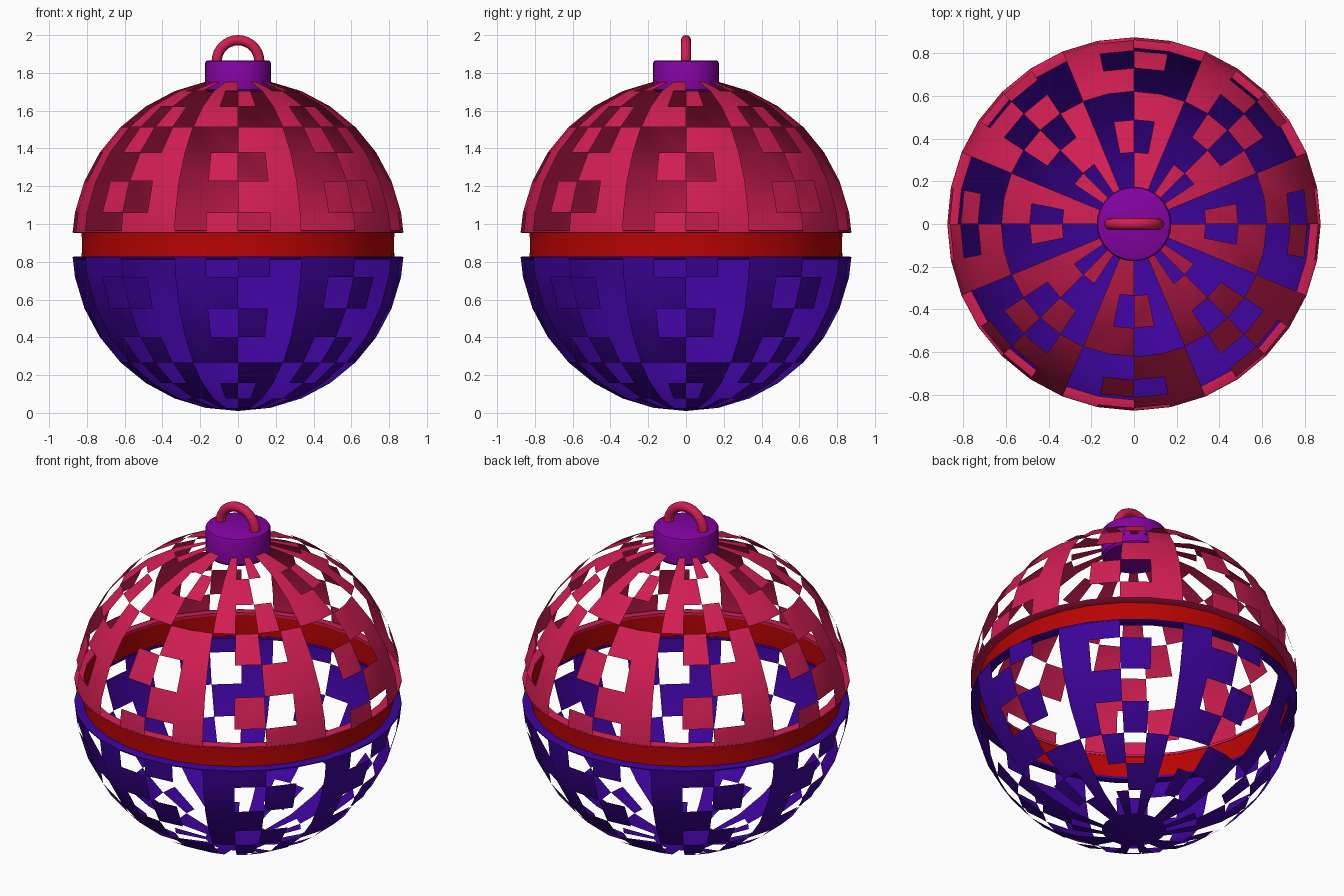
import bpy, bmesh
from math import sin, cos, pi, radians

cube = bpy.data.objects.get("Cube")
if cube:
    bpy.data.objects.remove(cube)

CENTRE, RADIUS, SEGMENTS = 0.89, 0.88, 32
STEP = 2 * pi / SEGMENTS


def material(name, colour):
    m = bpy.data.materials.new(name)
    m.use_nodes = True
    m.diffuse_color = (*colour, 1)
    m.node_tree.nodes["Principled BSDF"].inputs["Base Color"].default_value = (*colour, 1)
    return m


PINK = material("pink", (0.64, 0.013, 0.085))
BLUE = material("deep blue", (0.046, 0.001, 0.32))
RED = material("red", (0.48, 0.001, 0.001))
PURPLE = material("purple", (0.23, 0.001, 0.36))


def finish(name, bm, mat):
    mesh = bpy.data.meshes.new(name)
    bm.to_mesh(mesh)
    bm.free()
    obj = bpy.data.objects.new(name, mesh)
    bpy.context.collection.objects.link(obj)
    mesh.materials.append(mat)
    bpy.ops.object.select_all(action='DESELECT')
    obj.select_set(True)
    bpy.context.view_layer.objects.active = obj
    bpy.ops.object.shade_smooth_by_angle(angle=radians(35))
    return obj


def ring_point(r, z, i):
    a = i * STEP - pi / 2
    return (r * cos(a), r * sin(a), z)


def lathe(name, profile, mat, closed=False, keep=lambda row, col: True):
    """Revolve (radius, z) points, leaving out the cells that keep() rejects."""
    bm = bmesh.new()
    grid = [[bm.verts.new(ring_point(r, z, i)) for i in range(SEGMENTS)] for r, z in profile]
    for row in range(len(profile) if closed else len(profile) - 1):
        lower, upper = grid[row], grid[(row + 1) % len(profile)]
        for c in range(SEGMENTS):
            n = (c + 1) % SEGMENTS
            if keep(row, c):
                bm.faces.new((lower[c], lower[n], upper[n], upper[c]))
    bmesh.ops.remove_doubles(bm, verts=bm.verts, dist=1e-5)
    bmesh.ops.delete(bm, geom=[v for v in bm.verts if not v.link_faces], context='VERTS')
    return finish(name, bm, mat)


# Open-work pattern: rows from the equator up, columns of one eighth turn
PATTERN = ["0100", "1101", "0100", "1101", "0010", "1011", "0010"]


def solid(row, col):
    if row >= len(PATTERN):
        return False
    c = col % 8
    return PATTERN[row][c] == "1" if c < 4 else PATTERN[row][7 - c] == "0"


# Two pierced half shells; the lower is the negative of the upper
heights = [(0.875, 0.068)] + [(RADIUS * cos(k * STEP), RADIUS * sin(k * STEP)) for k in range(1, 8)]
heights.append((1e-6, RADIUS))
upper_profile = [(r, CENTRE + h) for r, h in heights]
lower_profile = [(r, CENTRE - h) for r, h in heights]
lathe("upper_shell", upper_profile, PINK, keep=solid)
lower = lathe("lower_shell", lower_profile, BLUE, keep=lambda r, c: not solid(r, c))
lower.data.flip_normals()

# Rounded rims either side of the gap
rim = [(0.825, 0.062), (0.868, 0.062), (0.876, 0.066), (0.875, 0.073), (0.862, 0.078), (0.825, 0.076)]
lathe("upper_rim", [(r, CENTRE + h) for r, h in rim], PINK, closed=True)
lathe("lower_rim", [(r, CENTRE - h) for r, h in reversed(rim)], BLUE, closed=True)

# Band showing between the shells
lathe("middle_band", [(0.828, CENTRE - 0.07), (0.826, CENTRE), (0.828, CENTRE + 0.07)], RED)

# Cap with softened edges
cap = [(1e-6, 1.70), (0.16, 1.70), (0.173, 1.713), (0.175, 1.85), (0.17, 1.861),
       (0.16, 1.866), (1e-6, 1.866)]
lathe("cap", cap, PURPLE)

# Hanging loop
bpy.ops.mesh.primitive_torus_add(major_radius=0.113, minor_radius=0.027, major_segments=32,
                                 minor_segments=12, location=(0, 0, 1.86),
                                 rotation=(pi / 2, 0, 0))
loop = bpy.context.object
loop.name = "hanging_loop"
loop.data.materials.append(PINK)
bpy.ops.object.shade_smooth_by_angle(angle=radians(60))
# Keep only the arch standing on the cap
bm = bmesh.new()
bm.from_mesh(loop.data)
low = [v for v in bm.verts if (loop.matrix_basis @ v.co).z < 1.83]
bmesh.ops.delete(bm, geom=low, context='VERTS')
bm.to_mesh(loop.data)
bm.free()
